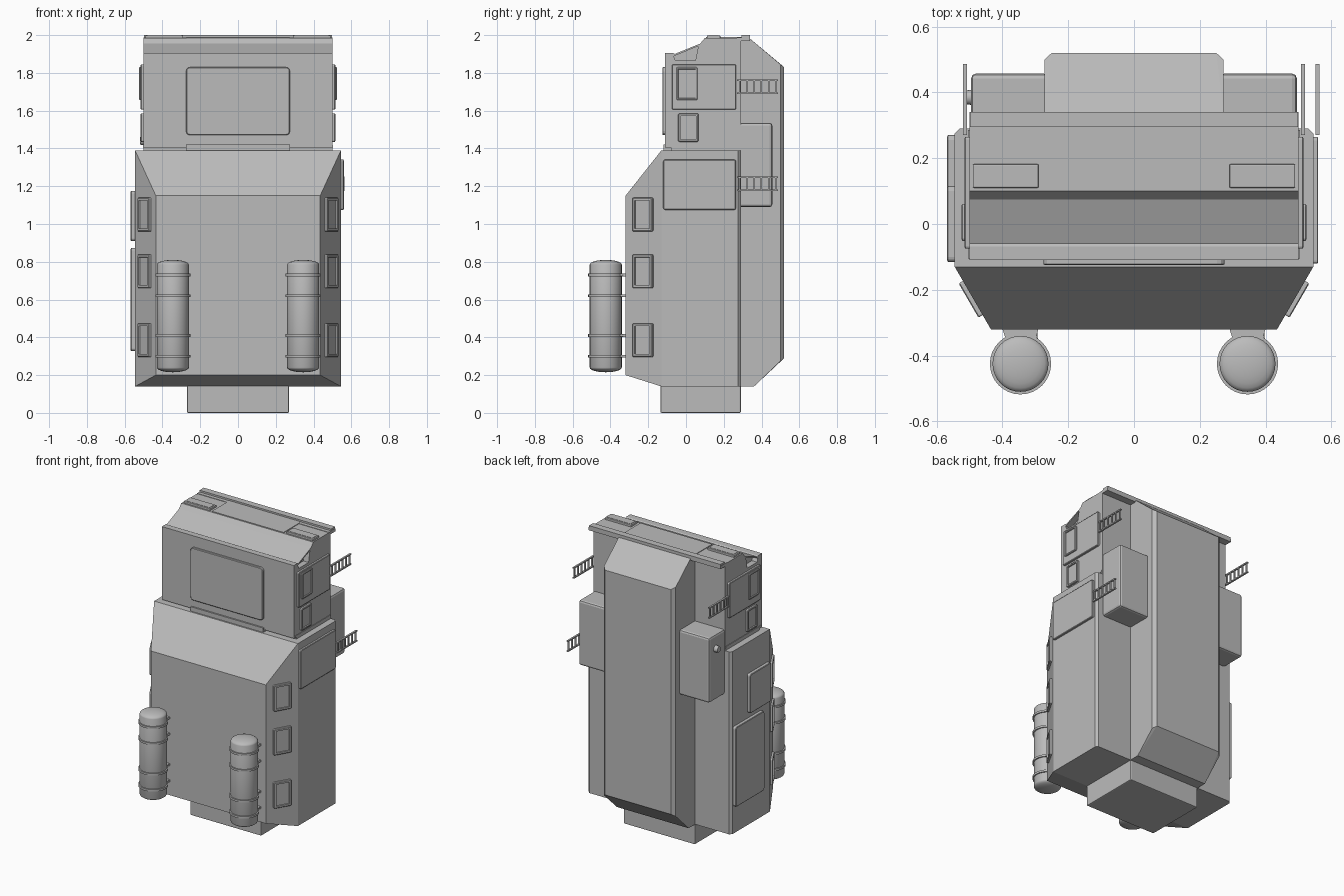
import bpy, bmesh, math
from mathutils import Vector, Matrix

if "Cube" in bpy.data.objects:
    bpy.data.objects.remove(bpy.data.objects["Cube"])

grey = bpy.data.materials.new("plain grey")
grey.diffuse_color = (0.5, 0.5, 0.5, 1)
grey.use_nodes = True
grey.node_tree.nodes["Principled BSDF"].inputs["Base Color"].default_value = grey.diffuse_color


def finish(name, bm, smooth=False):
    bmesh.ops.recalc_face_normals(bm, faces=bm.faces)
    me = bpy.data.meshes.new(name)
    bm.to_mesh(me)
    bm.free()
    me.materials.append(grey)
    ob = bpy.data.objects.new(name, me)
    bpy.context.collection.objects.link(ob)
    if smooth:
        bpy.ops.object.select_all(action='DESELECT')
        ob.select_set(True)
        bpy.context.view_layer.objects.active = ob
        bpy.ops.object.shade_smooth_by_angle(angle=math.radians(35))
    return ob


def box(name, x0, x1, y0, y1, z0, z1, bevel=0):
    bm = bmesh.new()
    m = Matrix.Translation(((x0 + x1) / 2, (y0 + y1) / 2, (z0 + z1) / 2)) @ \
        Matrix.Diagonal((abs(x1 - x0), y1 - y0, z1 - z0, 1))
    bmesh.ops.create_cube(bm, size=1, matrix=m)
    if bevel:
        bmesh.ops.bevel(bm, geom=bm.edges[:], offset=bevel, segments=2, profile=0.5, affect='EDGES')
    return finish(name, bm)


def hull(name, half):
    """Convex solid from points on the +x half, mirrored."""
    bm = bmesh.new()
    for x, y, z in half:
        for s in (1, -1):
            bm.verts.new((s * x, y, z))
    bmesh.ops.convex_hull(bm, input=bm.verts[:])
    bmesh.ops.dissolve_limit(bm, angle_limit=0.01, verts=bm.verts[:], edges=bm.edges[:])
    return finish(name, bm)


def prism(name, prof, x0, x1):
    """(y, z) profile extruded along x."""
    bm = bmesh.new()
    f = bm.faces.new([bm.verts.new((x0, y, z)) for y, z in prof])
    ext = bmesh.ops.extrude_face_region(bm, geom=[f])
    bmesh.ops.translate(bm, vec=(x1 - x0, 0, 0),
                        verts=[e for e in ext['geom'] if isinstance(e, bmesh.types.BMVert)])
    return finish(name, bm)


def plate(name, centre, u, w, h, t, r=0.012, frame=0):
    """Rounded upright plate; u is its level axis, it faces u x z."""
    u = Vector(u).normalized()
    n = u.cross(Vector((0, 0, 1)))
    c = Vector(centre)
    bm = bmesh.new()
    vs = []
    for k, (a, b) in enumerate(((1, 1), (-1, 1), (-1, -1), (1, -1))):
        for i in range(4):
            ang = math.radians(90 * k + 30 * i)
            p = a * (w / 2 - r) + r * math.cos(ang), b * (h / 2 - r) + r * math.sin(ang)
            vs.append(bm.verts.new(c + u * p[0] + Vector((0, 0, p[1])) - n * 0.005))
    f = bm.faces.new(vs)
    ext = bmesh.ops.extrude_face_region(bm, geom=[f])['geom']
    bmesh.ops.translate(bm, vec=n * (t + 0.005), verts=[e for e in ext if isinstance(e, bmesh.types.BMVert)])
    top = [e for e in ext if isinstance(e, bmesh.types.BMFace)]
    bm.normal_update()
    bmesh.ops.recalc_face_normals(bm, faces=bm.faces)
    bmesh.ops.inset_region(bm, faces=top, thickness=0.004, depth=0.003)
    if frame:
        bmesh.ops.inset_region(bm, faces=top, thickness=frame, depth=0)
        bmesh.ops.inset_region(bm, faces=top, thickness=0.002, depth=-t * 0.7)
    return finish(name, bm)


def lathe(name, prof, x, y, seg=32):
    bm = bmesh.new()
    vs = [bm.verts.new((x + r, y, z)) for r, z in prof]
    es = [bm.edges.new(p) for p in zip(vs, vs[1:])]
    bmesh.ops.spin(bm, geom=vs + es, cent=(x, y, 0), axis=(0, 0, 1), angle=2 * math.pi, steps=seg)
    bmesh.ops.remove_doubles(bm, verts=bm.verts[:], dist=0.0005)
    return finish(name, bm, True)


def knob(name, centre, r, length, axis):
    bm = bmesh.new()
    m = Matrix.Translation(centre) @ Vector((0, 0, 1)).rotation_difference(Vector(axis)).to_matrix().to_4x4()
    bmesh.ops.create_cone(bm, cap_ends=True, segments=16, radius1=r, radius2=r * 0.8, depth=length, matrix=m)
    return finish(name, bm, True)


# Lower body with sloped front, and foot block
hull("body", [(0.545, -0.13, 0.14), (0.545, -0.13, 1.39), (0.545, 0.275, 0.14), (0.545, 0.275, 1.39),
              (0.53, 0.29, 0.14), (0.53, 0.29, 1.39), (0.435, -0.32, 0.20), (0.435, -0.32, 1.15)])
box("foot_block", -0.27, 0.27, -0.135, 0.29, 0, 0.2, 0.006)
box("neck", -0.275, 0.275, -0.12, 0.28, 1.38, 1.42)

# Head with stepped roof
head = prism("head", [(-0.11, 1.405), (-0.11, 1.905), (-0.068, 1.905), (-0.06, 1.9), (0.075, 1.955),
                      (0.1, 1.985), (0.29, 1.985), (0.29, 1.38), (-0.08, 1.38), (-0.08, 1.405)], -0.5, 0.5)
# Pockets below the roof slope at both ends
for s in (-1, 1):
    c = prism("pocket_cutter", [(-0.055, 1.865), (0.05, 1.865), (0.065, 1.942), (-0.065, 1.888)],
              s * 0.46, s * 0.6)
    c.hide_render = True
    c.hide_set(True)
    b = head.modifiers.new("pocket", 'BOOLEAN')
    b.object, b.solver = c, 'EXACT'
box("head_base_trim", -0.504, 0.504, -0.105, 0.285, 1.405, 1.418)
box("roof_edge", -0.5, 0.5, 0.27, 0.34, 1.968, 1.988)
box("roof_rail", -0.498, 0.498, 0.295, 0.34, 1.98, 2.0)
box("roof_middle", -0.272, 0.272, 0.105, 0.295, 1.98, 1.989)
plate("visor", (0, -0.11, 1.65), (1, 0, 0), 0.55, 0.36, 0.012, 0.022)

# Rear column
hull("rear_column", [(0.272, 0.28, 1.98), (0.272, 0.34, 1.98), (0.272, 0.5, 1.845), (0.25, 0.52, 1.83),
                     (0.25, 0.52, 0.29), (0.272, 0.5, 0.275), (0.272, 0.36, 0.14), (0.272, 0.28, 0.14)])


def ladder(name, x, z):
    for dz in (-0.034, 0.034):
        box(name + "_rail", x - 0.006, x + 0.006, 0.27, 0.487, z + dz - 0.004, z + dz + 0.004)
    for i in range(6):
        y = 0.285 + 0.038 * i
        box(name + "_rung", x - 0.005, x + 0.005, y - 0.004, y + 0.004, z - 0.034, z + 0.034)


# Parts on both sides
for s in (-1, 1):
    u = (0, s, 0)
    box("roof_hatch", s * 0.29, s * 0.49, 0.11, 0.182, 1.975, 1.998, 0.004)
    box("roof_hatch_inset", s * 0.3, s * 0.48, 0.12, 0.172, 1.98, 2.0)
    box("rear_box", min(s * 0.26, s * 0.495), max(s * 0.26, s * 0.495), 0.28, 0.457, 1.09, 1.535, 0.014)
    plate("head_side_plate", (s * 0.5, 0.095, 1.725), u, 0.34, 0.24, 0.012, 0.008)
    plate("head_side_window", (s * 0.513, 0.005, 1.743), u, 0.112, 0.175, 0.008, 0.008, 0.006)
    plate("head_lower_window", (s * 0.5, 0.012, 1.51), u, 0.108, 0.15, 0.012, 0.008, 0.008)
    ladder("upper_ladder", s * 0.513, 1.727)
    # Windows on the slanted front corners
    slant = Vector((s * 0.11, 0.19 * 1, 0)) if s > 0 else Vector((0.11, -0.19, 0))
    for z in (1.05, 0.75, 0.385):
        plate("corner_window", (s * 0.49, -0.225, z), slant, 0.12, 0.178, 0.012, 0.006, 0.011)
    # Tanks with straps and brackets
    x, y = s * 0.345, -0.425
    dome = [(0.085 * math.cos(math.radians(a)), math.sin(math.radians(a))) for a in range(0, 91, 15)]
    lathe("tank", [(r, 0.24 - 0.025 * h) for r, h in reversed(dome)] +
          [(r, 0.785 + 0.025 * h) for r, h in dome], x, y)
    for z in (0.30, 0.41, 0.62, 0.73):
        lathe("tank_strap", [(0.08, z - 0.007), (0.093, z - 0.007), (0.093, z + 0.007), (0.08, z + 0.007)], x, y)
        hull_pts = [(0.055, -0.318), (0.042, -0.36)]
        b = hull("tank_bracket", [(a, yy, z + d) for a, yy in hull_pts for d in (-0.007, 0.007)])
        b.location.x = x
        knob("strap_bolt", (x + 0.045, -0.342, z), 0.008, 0.03, (0, 1, 0))

# Right side panel and lower ladder
plate("right_panel", (0.545, 0.072, 1.208), (0, 1, 0), 0.385, 0.266, 0.012, 0.01)
ladder("lower_ladder", 0.558, 1.213)

# Left side panels and knob on the left box
plate("left_upper_panel", (-0.545, 0.0, 1.043), (0, -1, 0), 0.23, 0.266, 0.02, 0.014)
plate("left_lower_panel", (-0.545, 0.115, 0.6), (0, -1, 0), 0.31, 0.545, 0.02, 0.014)
knob("box_knob", (-0.505, 0.385, 1.44), 0.024, 0.03, (-1, 0, 0))
